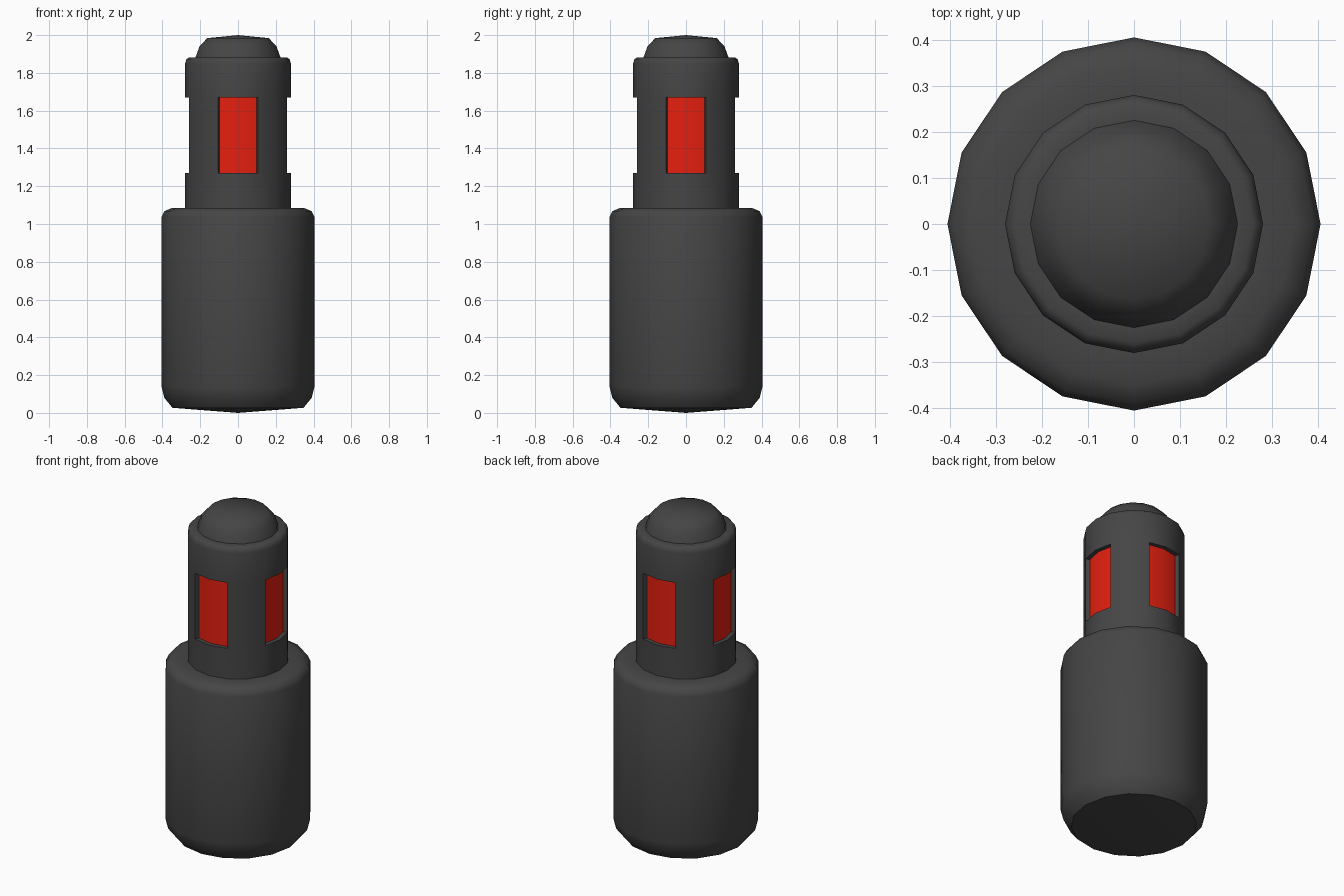
import bpy, bmesh, math

if "Cube" in bpy.data.objects:
    bpy.data.objects.remove(bpy.data.objects["Cube"])

SIDES = 16


def material(name, color):
    m = bpy.data.materials.new(name)
    m.diffuse_color = color
    m.use_nodes = True
    m.node_tree.nodes["Principled BSDF"].inputs["Base Color"].default_value = m.diffuse_color
    return m


dark = material("dark_grey", (0.06, 0.06, 0.06, 1))
red = material("red_glow", (0.78, 0.014, 0.005, 1))


def lathe(profile):
    """Spin an (r, z) profile into a 16-sided shell."""
    bm = bmesh.new()
    vs = [bm.verts.new((r, 0, z)) for r, z in profile]
    es = [bm.edges.new(p) for p in zip(vs, vs[1:])]
    bmesh.ops.spin(bm, geom=vs + es, cent=(0, 0, 0), axis=(0, 0, 1),
                   angle=math.tau, steps=SIDES, use_merge=False)
    bmesh.ops.remove_doubles(bm, verts=bm.verts[:], dist=0.0005)
    bmesh.ops.recalc_face_normals(bm, faces=bm.faces[:])
    return bm


def finish(bm, name):
    me = bpy.data.meshes.new(name)
    bm.to_mesh(me)
    bm.free()
    me.materials.append(dark)
    me.materials.append(red)
    ob = bpy.data.objects.new(name, me)
    bpy.context.collection.objects.link(ob)
    bpy.ops.object.select_all(action='DESELECT')
    ob.select_set(True)
    bpy.context.view_layer.objects.active = ob
    bpy.ops.object.shade_smooth_by_angle(angle=math.radians(45))
    return ob


# Wide lower body with rounded rims and a shallow conical underside
finish(lathe([(0, 0), (0.347, 0.027), (0.39, 0.08), (0.405, 0.14),
              (0.405, 1.036), (0.39, 1.068), (0.347, 1.086), (0.28, 1.086)]),
       "lower_body")

# Narrow tower, with a recessed red window on each of the four sides
bm = lathe([(0.28, 1.086), (0.28, 1.27), (0.28, 1.67), (0.28, 1.85),
            (0.273, 1.873), (0.258, 1.882), (0.225, 1.882)])
for side in range(4):
    a = side * math.pi / 2
    faces = []
    for f in bm.faces:
        c = f.calc_center_median()
        along = c.x * math.cos(a) + c.y * math.sin(a)
        if abs(c.z - 1.47) < 0.05 and along > 0.26:
            faces.append(f)
    new = bmesh.ops.extrude_face_region(bm, geom=faces)["geom"]
    for f in faces:
        if f.is_valid:
            bm.faces.remove(f)
    for g in new:
        if isinstance(g, bmesh.types.BMVert):
            g.co.x *= 0.91
            g.co.y *= 0.91
        elif isinstance(g, bmesh.types.BMFace):
            g.material_index = 1
# drop the inner edges left behind the windows
loose = [e for e in bm.edges if not e.link_faces]
bmesh.ops.delete(bm, geom=loose, context='EDGES')
bmesh.ops.recalc_face_normals(bm, faces=bm.faces[:])
finish(bm, "window_tower")

# Domed cap
finish(lathe([(0.225, 1.882), (0.204, 1.94), (0.163, 1.984), (0, 2.0)]),
       "dome_cap")
